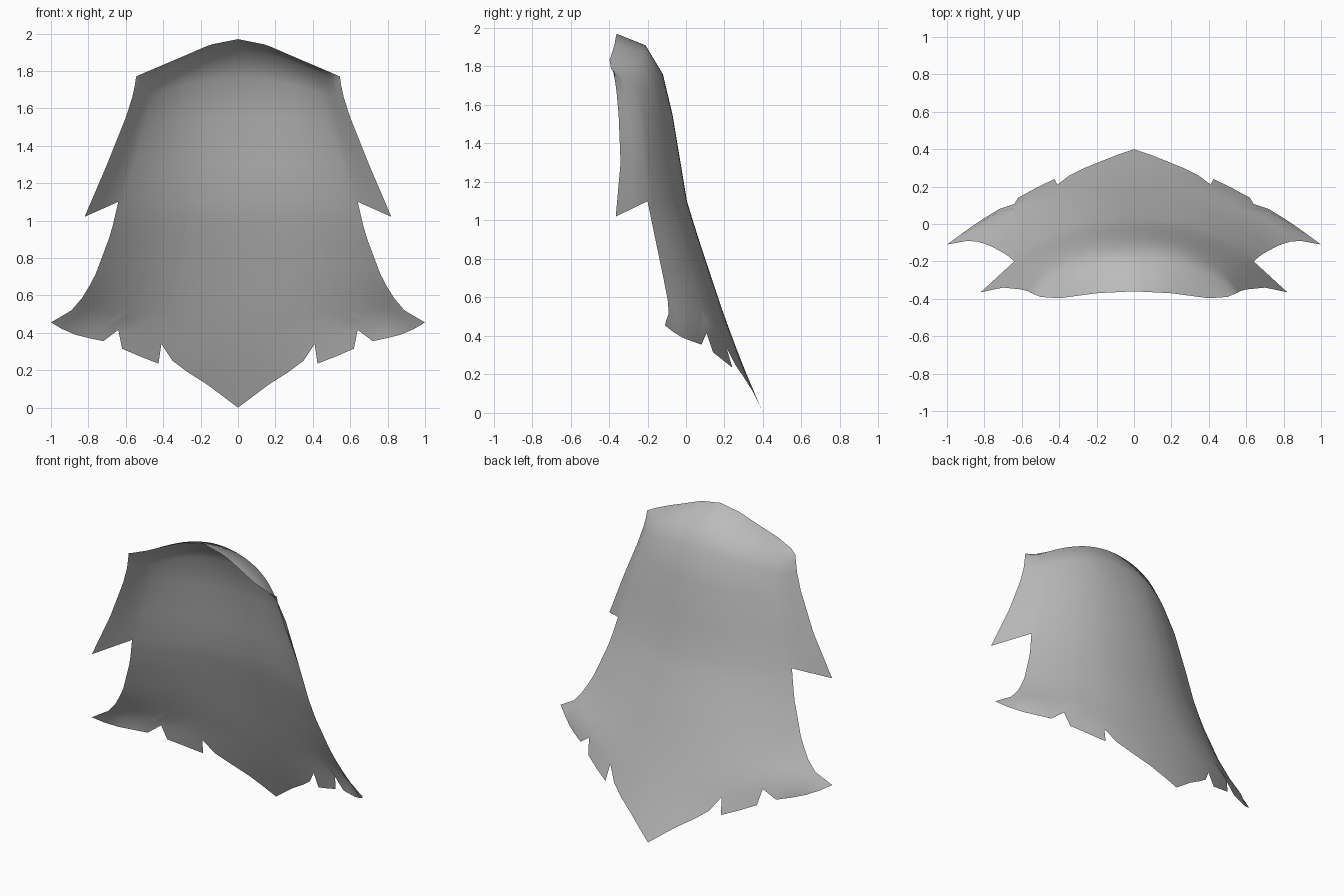
import bpy, bmesh

cube = bpy.data.objects.get("Cube")
if cube:
    bpy.data.objects.remove(cube)


def interp(table, v):
    """Linear lookup in a list of (position, value) pairs, clamped at the ends."""
    table = sorted(table)
    if v <= table[0][0]:
        return table[0][1]
    for (a, fa), (b, fb) in zip(table, table[1:]):
        if v <= b:
            return fa + (fb - fa) * (v - a) / (b - a)
    return table[-1][1]


# Profiles by height: half width, depth along the spine, depth along the side edge
WIDTH = [(1.55, .52), (1.3, .59), (1.1, .64), (.93, .68), (.69, .77),
         (.56, .85), (.49, .92), (.455, 1)]
SPINE = [(1.55, -.07), (1.1, .005), (.92, .06), (.5, .2), (.26, .29), (0, .4)]
EDGE = [(1.55, -.24), (1.1, -.2), (.93, -.165), (.69, -.115),
        (.56, -.09), (.49, -.09), (.455, -.11)]

# Ragged hem: (distance from the middle, height)
HEM = [(0, 0), (.08, .06), (.16, .12), (.27, .19), (.35, .25), (.41, .34),
       (.425, .235), (.52, .272), (.62, .315), (.64, .415), (.72, .355),
       (.8, .372), (.87, .39), (.94, .42), (1, .455)]

# Neckline by distance from the middle
NECK_Z = [(0, 1.97), (.3, 1.94), (.6, 1.875), (1, 1.79)]
NECK_Y = [(0, -.36), (.4, -.37), (.8, -.397), (1, -.39)]

# Free front edge of the shoulder flap, from the neck down to its tip
FLAP = [(.545, -.37, 1.77), (.552, -.368, 1.72), (.565, -.36, 1.66),
        (.6, -.35, 1.55), (.7, -.34, 1.3), (.82, -.365, 1.02)]
LOWER_ROWS = 10


def drape(s, z):
    spine, edge = interp(SPINE, z), interp(EDGE, z)
    return (s * interp(WIDTH, z), spine + (edge - spine) * s ** 2.25, z)


def column(s, hem):
    # neckline, shoulder roll, then the hanging cloth
    pts = [(.5 * s, interp(NECK_Y, s), interp(NECK_Z, s)),
           (.5 * s, -.21 - .12 * s ** 3, 1.91 - .16 * s ** 1.8),
           (.49 * s, -.12 - .15 * s ** 2.5, 1.76 - .1 * s * s)]
    pts += [drape(s, z) for z in (1.55, 1.3)]
    pts += [drape(s, 1.1 + (hem - 1.1) * i / LOWER_ROWS)
            for i in range(LOWER_ROWS + 1)]
    return pts


bm = bmesh.new()


def add_column(pts):
    return [bm.verts.new(p) for p in pts]


def bridge(left, right):
    for i in range(min(len(left), len(right)) - 1):
        bm.faces.new((left[i], left[i + 1], right[i + 1], right[i]))


# Back panel
columns = [add_column(column(s, h)) for s, h in HEM]
# Shoulder flap, joined to the outer column above the notch
outer = columns[-1]
for f in (.5, 1):
    columns.append(add_column([v.co.lerp(type(v.co)(p), f)
                               for v, p in zip(outer, FLAP)]))
for a, b in zip(columns, columns[1:]):
    bridge(a, b)

bmesh.ops.recalc_face_normals(bm, faces=bm.faces)
if sum(f.normal.y for f in bm.faces) < 0:
    bmesh.ops.reverse_faces(bm, faces=bm.faces)
for f in bm.faces:
    f.smooth = True

mesh = bpy.data.meshes.new("cape")
bm.to_mesh(mesh)
bm.free()
cape = bpy.data.objects.new("cape", mesh)
bpy.context.collection.objects.link(cape)

mirror = cape.modifiers.new("Mirror", 'MIRROR')
mirror.use_clip = True
mirror.merge_threshold = .001

# Cloth colour
cloth = bpy.data.materials.new("grey cloth")
cloth.use_nodes = True
grey = (.5, .5, .5, 1)
cloth.diffuse_color = grey
cloth.node_tree.nodes["Principled BSDF"].inputs["Base Color"].default_value = grey
mesh.materials.append(cloth)
